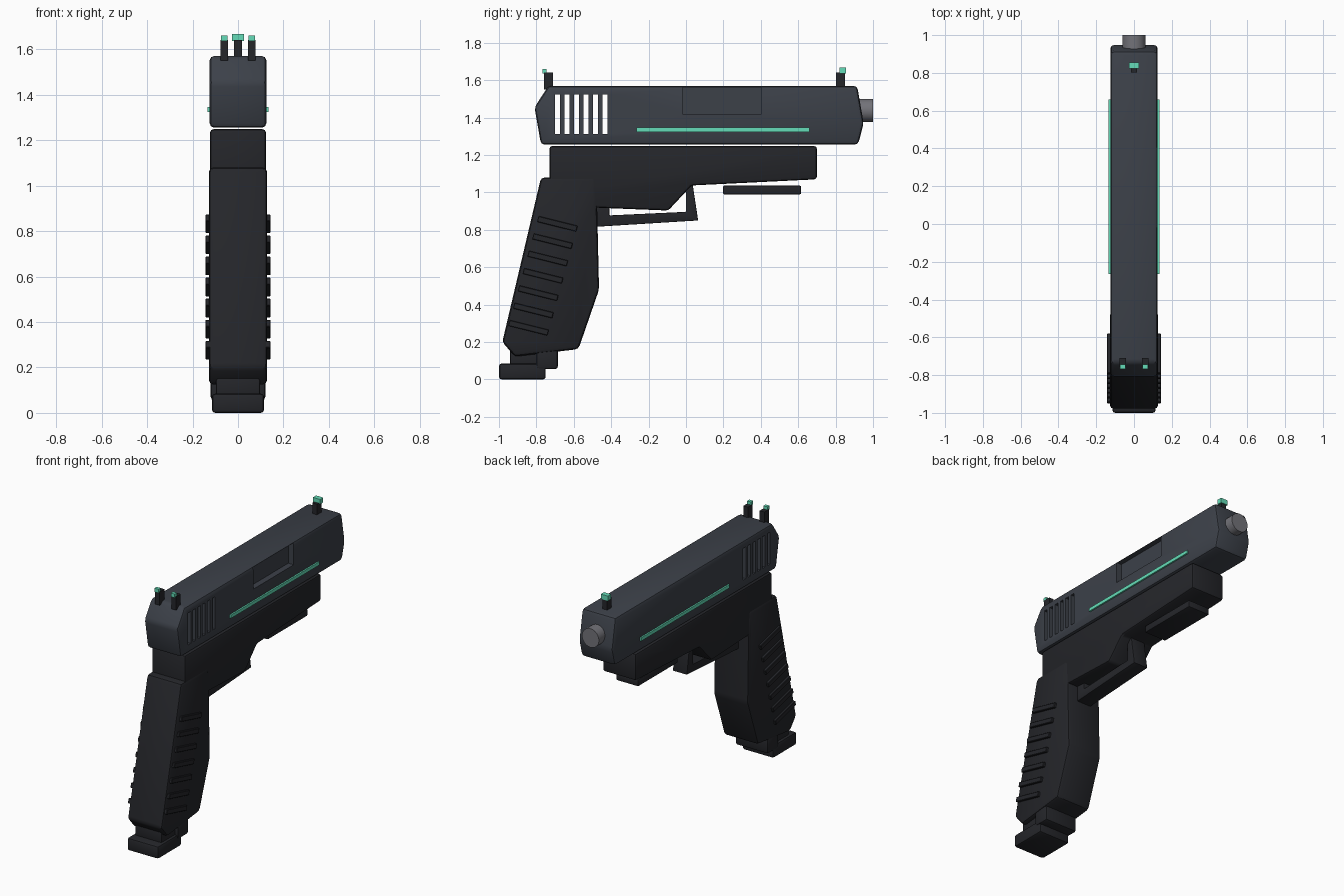
import bpy, bmesh, math
from mathutils import Matrix

if "Cube" in bpy.data.objects:
    bpy.data.objects.remove(bpy.data.objects["Cube"])


def material(name, rgb):
    m = bpy.data.materials.new(name)
    m.diffuse_color = (*rgb, 1)
    m.use_nodes = True
    m.node_tree.nodes["Principled BSDF"].inputs["Base Color"].default_value = m.diffuse_color
    return m


STEEL = material("dark_steel", (0.045, 0.052, 0.066))
POLYMER = material("black_polymer", (0.018, 0.019, 0.023))
GLOW = material("mint_accent", (0.13, 0.72, 0.48))
METAL = material("barrel_grey", (0.17, 0.17, 0.19))


def finish(bm, name, mat, bevel=0.0, segments=2):
    """Turn a bmesh into an object with applied bevel and crisp smooth shading."""
    bmesh.ops.recalc_face_normals(bm, faces=bm.faces)
    if bevel:
        bmesh.ops.bevel(bm, geom=list(bm.edges), offset=bevel, segments=segments,
                        profile=0.5, affect='EDGES', clamp_overlap=True)
    me = bpy.data.meshes.new(name)
    bm.to_mesh(me)
    bm.free()
    ob = bpy.data.objects.new(name, me)
    bpy.context.collection.objects.link(ob)
    if mat:
        me.materials.append(mat)
    return ob


def plate(name, pts, half, mat, bevel=0.0):
    """Extrude a (y, z) side profile symmetrically across x."""
    bm = bmesh.new()
    face = bm.faces.new([bm.verts.new((-half, y, z)) for y, z in pts])
    new = bmesh.ops.extrude_face_region(bm, geom=[face])["geom"]
    bmesh.ops.translate(bm, vec=(2 * half, 0, 0),
                        verts=[v for v in new if isinstance(v, bmesh.types.BMVert)])
    return finish(bm, name, mat, bevel)


def add_box(bm, x, y, z, tilt=0.0):
    """Add a box given (min, max) ranges, tilted about x through its centre."""
    centre = [(a + b) / 2 for a, b in (x, y, z)]
    size = [b - a for a, b in (x, y, z)]
    mat = Matrix.Translation(centre) @ Matrix.Rotation(tilt, 4, 'X') @ Matrix.Diagonal((*size, 1))
    bmesh.ops.create_cube(bm, size=1, matrix=mat)


def box(name, x, y, z, mat, bevel=0.0):
    bm = bmesh.new()
    add_box(bm, x, y, z)
    return finish(bm, name, mat, bevel)


# Slide with chamfered ends
slide = plate("slide", [(-0.81, 1.455), (-0.735, 1.57), (0.915, 1.57), (0.95, 1.37),
                        (0.92, 1.255), (-0.775, 1.255)], 0.125, STEEL, 0.02)

# Cutter: six slots right through the rear, and a port on the right side
bm = bmesh.new()
for i in range(6):
    y = -0.70 + i * 0.0505
    add_box(bm, (-0.3, 0.3), (y, y + 0.027), (1.312, 1.523))
add_box(bm, (0.085, 0.3), (-0.018, 0.405), (1.42, 1.562))
cutter = finish(bm, "slide_cutter", None)
cutter.hide_render = True
mod = slide.modifiers.new("cuts", 'BOOLEAN')
mod.object, mod.operation, mod.solver = cutter, 'DIFFERENCE', 'EXACT'
bpy.context.view_layer.objects.active = slide
bpy.ops.object.modifier_apply(modifier=mod.name)
bpy.data.objects.remove(cutter)

# Barrel tip
bm = bmesh.new()
bmesh.ops.create_cone(bm, cap_ends=True, segments=24, radius1=0.062, radius2=0.062, depth=0.2,
                      matrix=Matrix.Translation((0, 0.9, 1.438)) @ Matrix.Rotation(math.pi / 2, 4, 'X'))
finish(bm, "barrel", METAL)

# Frame
plate("frame", [(-0.73, 1.248), (0.70, 1.248), (0.70, 1.07), (0.03, 1.037),
                (-0.095, 0.903), (-0.475, 0.918), (-0.73, 0.96)], 0.123, POLYMER, 0.015)

# Grip
plate("grip", [(-0.775, 1.08), (-0.48, 1.08), (-0.475, 0.92), (-0.465, 0.48),
               (-0.575, 0.162), (-0.915, 0.122), (-0.982, 0.20)], 0.128, POLYMER, 0.02)

# Accents and grip ribs mirrored on both sides
for side, s in (("left", -1), ("right", 1)):
    box(f"accent_strip_{side}", sorted((s * 0.115, s * 0.135)), (-0.265, 0.66), (1.324, 1.346), GLOW)
    bm = bmesh.new()
    for i in range(7):
        t = i / 6
        y, z = -0.688 - 0.154 * t, 0.832 - 0.556 * t
        add_box(bm, sorted((s * 0.115, s * 0.143)), (y - 0.108, y + 0.108),
                (z - 0.016, z + 0.016), math.radians(-14))
    finish(bm, f"grip_ribs_{side}", POLYMER, 0.003, 1)
    box(f"rear_sight_{side}", (s * 0.06 - 0.017, s * 0.06 + 0.017), (-0.758, -0.71), (1.55, 1.64), POLYMER)
    box(f"rear_sight_dot_{side}", (s * 0.06 - 0.014, s * 0.06 + 0.014), (-0.768, -0.745), (1.635, 1.66), GLOW)

# Front sight
box("front_sight", (-0.017, 0.017), (0.803, 0.85), (1.55, 1.64), POLYMER)
box("front_sight_dot", (-0.026, 0.026), (0.822, 0.855), (1.635, 1.667), GLOW)

# Trigger guard: open hook joined to grip and frame
plate("trigger_guard", [(-0.50, 0.815), (0.065, 0.85), (0.033, 1.06), (0.0, 1.06),
                        (0.0, 0.896), (-0.41, 0.877), (-0.41, 0.94), (-0.50, 0.94)], 0.052, POLYMER, 0.004)

# Accessory rail
box("accessory_rail", (-0.08, 0.08), (0.198, 0.615), (0.99, 1.036), POLYMER, 0.006)

# Magazine bottom
box("magazine_neck", (-0.097, 0.097), (-0.94, -0.72), (0.07, 0.17), POLYMER, 0.01)
box("magazine_lip", (-0.12, 0.12), (-0.80, -0.685), (0.055, 0.165), POLYMER, 0.015)
box("magazine_base", (-0.115, 0.115), (-1.0, -0.75), (0.0, 0.085), POLYMER, 0.015)

# Smooth shading with crisp edges
for ob in bpy.context.scene.objects:
    ob.select_set(True)
bpy.context.view_layer.objects.active = slide
bpy.ops.object.shade_smooth_by_angle(angle=math.radians(30))
